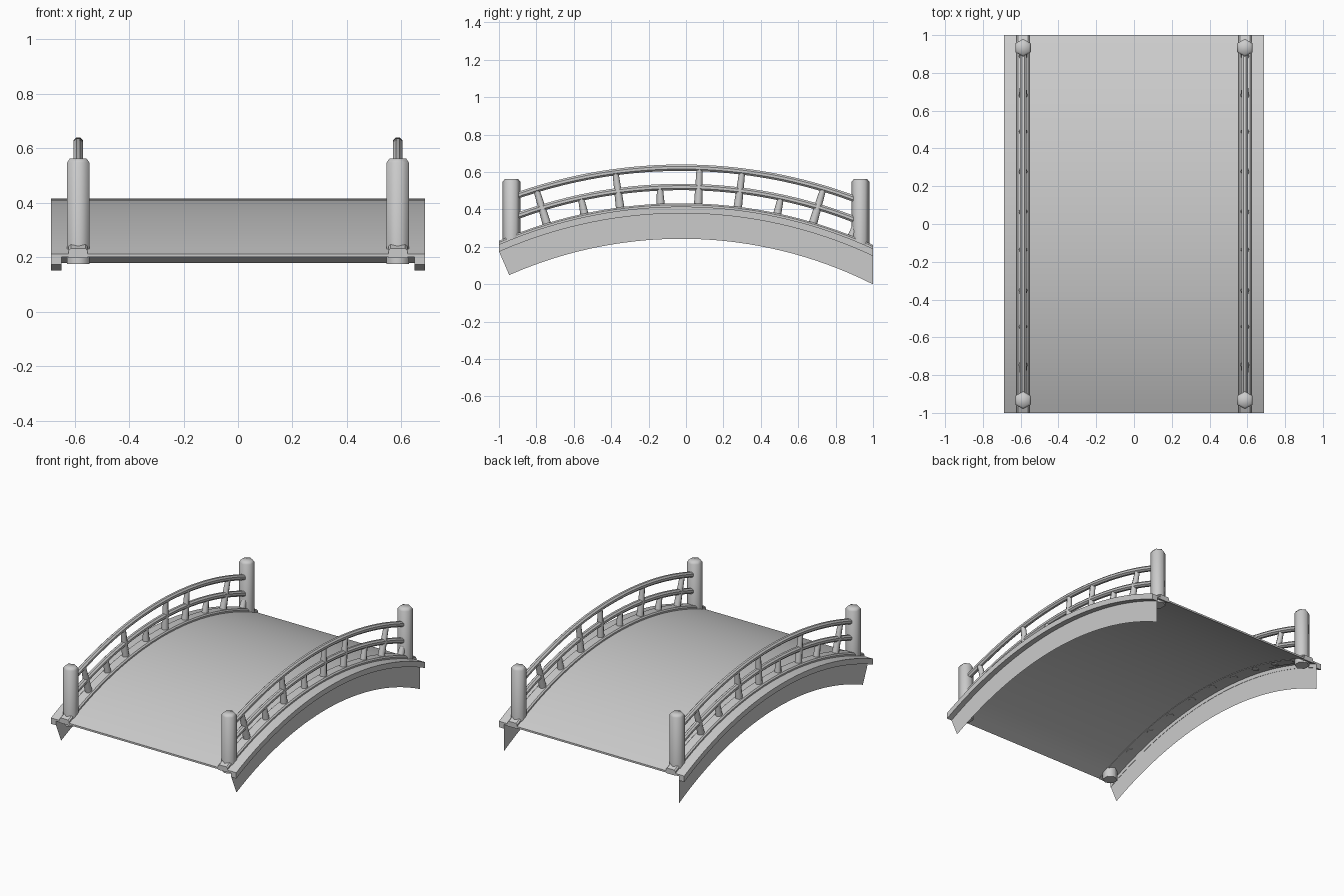
import bpy, bmesh, math
from mathutils import Vector, Matrix

if "Cube" in bpy.data.objects:
    bpy.data.objects.remove(bpy.data.objects["Cube"])

R, YC, TOP = 2.45, -0.025, 0.415      # deck arc: radius, apex y, apex height
RAIL_X = 0.587


def arc_z(y, off=0.0):
    """Height at y of the arc lying 'off' outside the deck surface."""
    r = R + off
    return TOP - R + math.sqrt(r * r - (y - YC) ** 2)


def spread(a, b, n=32):
    return [a + (b - a) * i / n for i in range(n + 1)]


def finish(name, bm, mirror=True, angle=40):
    bmesh.ops.recalc_face_normals(bm, faces=bm.faces)
    me = bpy.data.meshes.new(name)
    bm.to_mesh(me)
    bm.free()
    ob = bpy.data.objects.new(name, me)
    bpy.context.collection.objects.link(ob)
    if mirror:
        m = ob.modifiers.new("mirror", 'MIRROR')
        m.use_axis = (True, False, False)
        m.merge_threshold = 0.0001
    bpy.ops.object.select_all(action='DESELECT')
    ob.select_set(True)
    bpy.context.view_layer.objects.active = ob
    bpy.ops.object.shade_smooth_by_angle(angle=math.radians(angle))
    return ob


def sweep(name, profile, y0=-1.0, y1=1.0, mirror=True):
    """Sweep a closed (x, offset) profile along the arc."""
    bm = bmesh.new()
    rings = [[bm.verts.new((x, y, arc_z(y, o))) for x, o in profile]
             for y in spread(y0, y1)]
    n = len(profile)
    for a, b in zip(rings, rings[1:]):
        for i in range(n):
            j = (i + 1) % n
            bm.faces.new((a[i], a[j], b[j], b[i]))
    bm.faces.new(rings[0])
    bm.faces.new(rings[-1])
    return finish(name, bm, mirror)


def cone(bm, base, tip, r0, r1, sides):
    d = tip - base
    rot = d.to_track_quat('Z', 'Y').to_matrix().to_4x4()
    return bmesh.ops.create_cone(
        bm, cap_ends=True, segments=sides, radius1=r0, radius2=r1,
        depth=d.length, matrix=Matrix.Translation((base + tip) / 2) @ rot)


# deck plate with a down-turned lip along both long edges
H, L = 0.687, 0.648
sweep("deck", [(-H, 0), (H, 0), (H, -0.036), (L, -0.036), (L, -0.011),
               (-L, -0.011), (-L, -0.036), (-H, -0.036)], mirror=False)

# curb under each railing
sweep("curb", [(RAIL_X - 0.035, -0.014), (RAIL_X + 0.035, -0.014),
               (RAIL_X + 0.035, 0.01), (RAIL_X + 0.027, 0.018),
               (RAIL_X - 0.027, 0.018), (RAIL_X - 0.035, 0.01)])

# thin side panel below the lip: slanted front end, upright back end
bm = bmesh.new()
rows = [(bm.verts.new((0.65, a, arc_z(a, -0.034))),
         bm.verts.new((0.65, b, arc_z(b, -0.172))))
        for a, b in zip(spread(-1, 1), spread(-0.945, 1))]
for p, q in zip(rows, rows[1:]):
    bm.faces.new((p[0], p[1], q[1], q[0]))
finish("side_panel", bm)

# arched handrails
RAIL_R = 0.0185
for name, off in (("top_rail", 0.208), ("middle_rail", 0.105)):
    sweep(name, [(RAIL_X + RAIL_R * math.cos(math.tau * (i + 0.5) / 8),
                  off + RAIL_R * math.sin(math.tau * (i + 0.5) / 8))
                 for i in range(8)], -0.93, 0.93).data.shade_smooth()

# tapered balusters standing square to the arc
bm = bmesh.new()
LONG, SHORT = 0.208, 0.105
for y, h in ((-0.74, LONG), (-0.54, SHORT), (-0.35, LONG), (-0.135, SHORT),
             (0.065, LONG), (0.275, LONG), (0.485, SHORT), (0.675, LONG),
             (0.88, SHORT)):
    base = Vector((RAIL_X, y, arc_z(y)))
    n = (base - Vector((RAIL_X, YC, TOP - R))).normalized()
    cone(bm, base - n * 0.018, base + n * h, 0.024, 0.016, 8)
finish("balusters", bm, angle=50)

# six-sided end posts with chamfered tops
bm = bmesh.new()
for y in (-0.933, 0.933):
    cone(bm, Vector((RAIL_X, y, 0.175)), Vector((RAIL_X, y, 0.548)),
         0.047, 0.047, 6)
    cone(bm, Vector((RAIL_X, y, 0.548)), Vector((RAIL_X, y, 0.562)),
         0.047, 0.036, 6)
bmesh.ops.remove_doubles(bm, verts=bm.verts, dist=0.0005)
inner = [f for f in bm.faces if abs(f.normal.z) > 0.9
         and abs(f.calc_center_median().z - 0.548) < 0.001]
bmesh.ops.delete(bm, geom=inner, context='FACES_ONLY')
# turn corners toward the bridge direction
if max(v.co.x for v in bm.verts) - RAIL_X > 0.044:
    for y in (-0.933, 0.933):
        bmesh.ops.rotate(bm, cent=(RAIL_X, y, 0),
                         matrix=Matrix.Rotation(math.radians(30), 3, 'Z'),
                         verts=[v for v in bm.verts if v.co.y * y > 0])
finish("end_posts", bm, angle=61)
